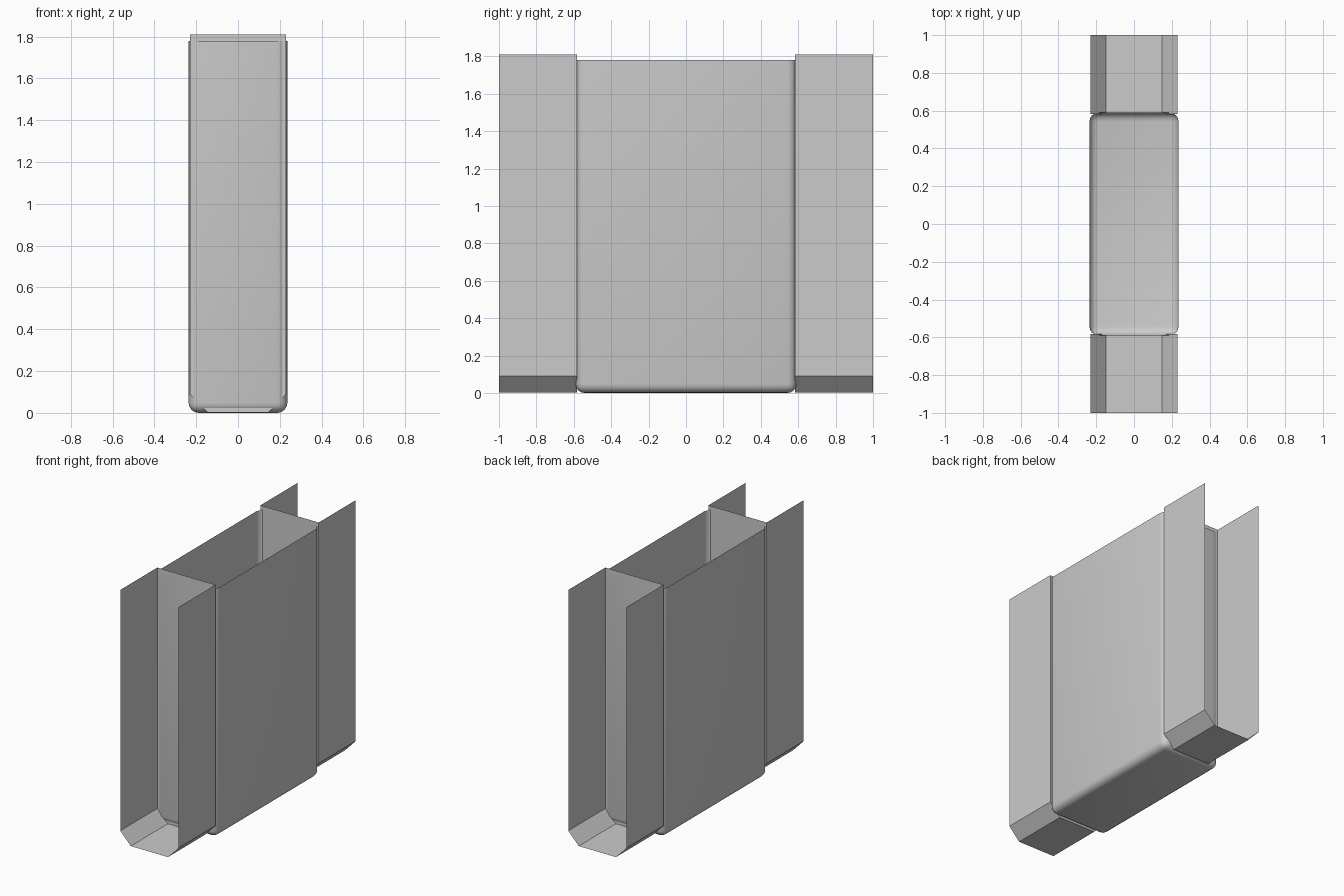
import bpy, bmesh
from mathutils import Matrix

if "Cube" in bpy.data.objects:
    bpy.data.objects.remove(bpy.data.objects["Cube"])

TOP_BOX, TOP_END = 1.78, 1.81


def add_object(name, bm):
    mesh = bpy.data.meshes.new(name)
    bm.to_mesh(mesh)
    bm.free()
    obj = bpy.data.objects.new(name, mesh)
    bpy.context.collection.objects.link(obj)
    return obj


# Central open-topped bin with rounded floor and corner edges
bm = bmesh.new()
size = Matrix.Diagonal((0.472, 1.18, TOP_BOX, 1))
bmesh.ops.create_cube(bm, size=1, matrix=Matrix.Translation((0, 0, TOP_BOX / 2)) @ size)
top = [f for f in bm.faces if f.normal.z > 0.9]
bmesh.ops.delete(bm, geom=top, context='FACES_ONLY')
edges = [e for e in bm.edges if not e.is_boundary]
bmesh.ops.bevel(bm, geom=edges, offset=0.048, segments=4, profile=0.5, affect='EDGES')
bin_obj = add_object("central_bin", bm)
bpy.context.view_layer.objects.active = bin_obj
bin_obj.select_set(True)
bpy.ops.object.shade_smooth_by_angle(angle=0.7)


# End channels: thin U-shaped sheet plus the cross wall against the bin
def end_channel(name, side):
    profile = [(-0.23, TOP_END), (-0.23, 0.09), (-0.147, 0.003),
               (0.147, 0.003), (0.23, 0.09), (0.23, TOP_END)]
    bm = bmesh.new()
    inner = [bm.verts.new((x, side * 0.582, z)) for x, z in profile]
    outer = [bm.verts.new((x, side * 1.0, z)) for x, z in profile]
    for i in range(len(profile) - 1):
        bm.faces.new((inner[i], inner[i + 1], outer[i + 1], outer[i]))
    bm.faces.new(inner)
    bmesh.ops.recalc_face_normals(bm, faces=bm.faces)
    return add_object(name, bm)


end_channel("front_channel", -1)
end_channel("back_channel", 1)
